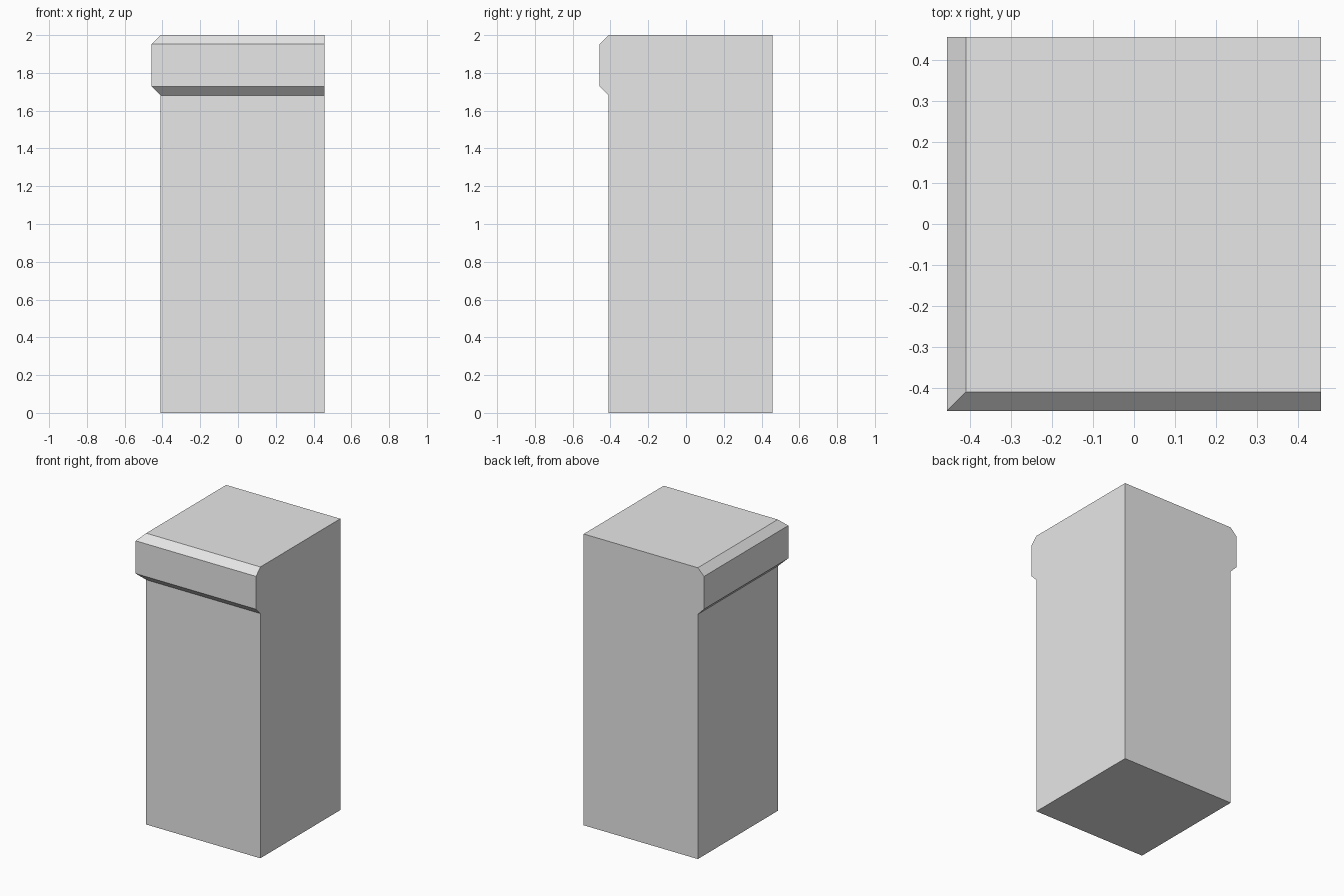
import bpy
import bmesh

cube = bpy.data.objects.get("Cube")
if cube:
    bpy.data.objects.remove(cube, do_unlink=True)

# Plain grey stone
grey = bpy.data.materials.new("light_grey")
grey.use_nodes = True
colour = (0.8, 0.8, 0.8, 1)
grey.diffuse_color = colour
grey.node_tree.nodes["Principled BSDF"].inputs["Base Color"].default_value = colour

BACK = 0.457    # flush planes on the +x and +y sides
FACE = -0.41    # shaft planes on the -x and -y sides
LIP = 0.047     # overhang of the trim band

# Height and overhang up the pillar: shaft, lower bevel, band, upper bevel
profile = [(0, 0), (1.68, 0), (1.728, LIP), (1.953, LIP), (2, 0)]


def ring(bm, z, overhang):
    low = FACE - overhang
    corners = [(low, low), (BACK, low), (BACK, BACK), (low, BACK)]
    return [bm.verts.new((x, y, z)) for x, y in corners]


# Corner pillar with a bevelled band along its two outer sides
bm = bmesh.new()
rings = [ring(bm, z, overhang) for z, overhang in profile]
for lower, upper in zip(rings, rings[1:]):
    for i in range(4):
        j = (i + 1) % 4
        bm.faces.new((lower[i], lower[j], upper[j], upper[i]))
bm.faces.new(rings[0][::-1])
bm.faces.new(rings[-1])

# Merge the flush sides into single flat faces
bmesh.ops.recalc_face_normals(bm, faces=bm.faces)
flush = [e for e in bm.edges if len(e.link_faces) == 2
         and e.calc_face_angle() < 0.01]
bmesh.ops.dissolve_edges(bm, edges=flush, use_verts=False)

mesh = bpy.data.meshes.new("corner_pillar")
bm.to_mesh(mesh)
bm.free()
mesh.materials.append(grey)
pillar = bpy.data.objects.new("corner_pillar", mesh)
bpy.context.collection.objects.link(pillar)
